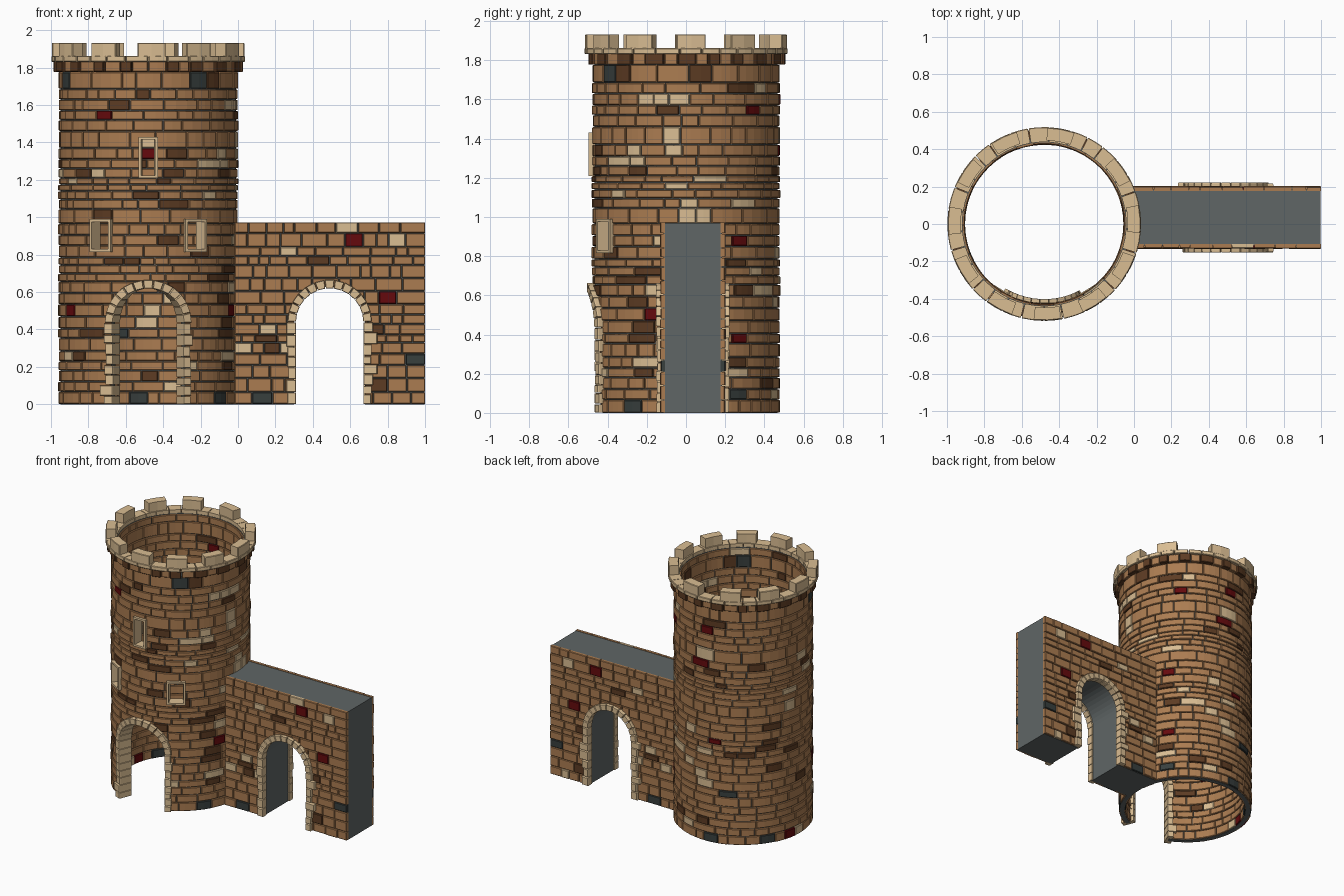
import bpy, bmesh, random
from math import pi, cos, sin, radians

random.seed(7)
cube = bpy.data.objects.get("Cube")
if cube:
    bpy.data.objects.remove(cube, do_unlink=True)

# Colours
COLOURS = {
    "brick_brown": (0.41, 0.203, 0.083), "dark_brown": (0.11, 0.045, 0.017),
    "cream_stone": (0.70, 0.51, 0.29), "deep_red": (0.13, 0.003, 0.004),
    "slate": (0.04, 0.05, 0.048), "mortar_grey": (0.115, 0.132, 0.132)}
BRICK, DARK, CREAM, RED, SLATE, MORTAR = range(6)
MATS = []
for name, rgb in COLOURS.items():
    m = bpy.data.materials.new(name)
    m.use_nodes = True
    m.diffuse_color = (*rgb, 1)
    m.node_tree.nodes["Principled BSDF"].inputs["Base Color"].default_value = (*rgb, 1)
    MATS.append(m)

CX, R = -0.48, 0.48            # tower centre and radius
GAP, BEV = 0.0022, 0.0035      # joint half width and stone chamfer
WIDTH = {RED: 0.095, SLATE: 0.11, CREAM: 0.09, DARK: 0.12}  # placed bricks

# Surface maps: u along the wall, v up, w outwards
def tower(u, v, w):
    a = u / R - pi / 2
    return (CX + (R + w) * cos(a), (R + w) * sin(a), v)

def wall_front(u, v, w):
    return (u, -0.115 - w, v)

def wall_back(u, v, w):
    return (u, 0.185 + w, v)

def skin(bm, rings, colour, closed=False):
    """Join equal rings of points into a solid, or into a closed loop."""
    vs = [[bm.verts.new(p) for p in ring] for ring in rings]
    n = len(vs[0])
    pairs = list(zip(vs, vs[1:])) + ([(vs[-1], vs[0])] if closed else [])
    faces = [bm.faces.new((a[i], a[(i + 1) % n], b[(i + 1) % n], b[i]))
             for a, b in pairs for i in range(n)]
    if not closed:
        faces += [bm.faces.new(vs[0]), bm.faces.new(vs[-1])]
    for f in faces:
        f.material_index = colour

def brick(bm, surf, u0, u1, v0, v1, w0, w1, colour, mids=0):
    """Chamfered stone that follows the surface."""
    u0, u1, v0, v1 = u0 + GAP, u1 - GAP, v0 + GAP, v1 - GAP
    b = BEV if w1 > w0 else -BEV
    us = [u0, u0 + BEV] + [u0 + (u1 - u0) * (k + 1) / (mids + 1) for k in range(mids)]
    rings = []
    for u in us + [u1 - BEV, u1]:
        top = w1 - b if u in (u0, u1) else w1
        prof = [(v0, w0), (v0, w1 - b), (v0 + BEV, top),
                (v1 - BEV, top), (v1, w1 - b), (v1, w0)]
        rings.append([surf(u, v, w) for v, w in prof])
    skin(bm, rings, colour)

def block(bm, surf, poly, w0, w1, colour, chamfer=0.9):
    """Polygon on the surface, pushed out, with a chamfered face."""
    cu, cv = (sum(c) / len(poly) for c in zip(*poly))
    rings = [[surf(u, v, w0) for u, v in poly]]
    if chamfer < 1:
        rings.append([surf(u, v, w1 - 0.007) for u, v in poly])
    rings.append([surf(cu + (u - cu) * chamfer, cv + (v - cv) * chamfer, w1) for u, v in poly])
    skin(bm, rings, colour)

def panel(bm, surf, u0, u1, v0, v1, w0, w1, colour):
    block(bm, surf, [(u0, v0), (u1, v0), (u1, v1), (u0, v1)], w0, w1, colour, 1)

def finish(bm, name, cutter=None):
    """Turn the mesh into an object and cut its openings."""
    bmesh.ops.recalc_face_normals(bm, faces=bm.faces[:])
    me = bpy.data.meshes.new(name)
    bm.to_mesh(me)
    bm.free()
    for m in MATS:
        me.materials.append(m)
    ob = bpy.data.objects.new(name, me)
    bpy.context.collection.objects.link(ob)
    if cutter:
        mod = ob.modifiers.new("opening", "BOOLEAN")
        mod.operation, mod.solver, mod.object = "DIFFERENCE", "EXACT", cutter
        deps = bpy.context.evaluated_depsgraph_get()
        cut_mesh = bpy.data.meshes.new_from_object(ob.evaluated_get(deps))
        ob.modifiers.clear()
        ob.data = cut_mesh
    return ob

def splits(start, total, lo, hi):
    """Random sizes that exactly fill a length, as (from, to) pairs."""
    sizes = [random.uniform(lo, hi)]
    while sum(sizes) < total - lo / 2:
        sizes.append(random.uniform(lo, hi))
    k, at, out = total / sum(sizes), start, []
    for s in sizes:
        out.append((at, at + s * k))
        at += s * k
    return out

def course(start, end, lo, hi, v0, v1, accents, weights):
    """One row of bricks: placed accents, with random bricks between them."""
    spots = sorted((u, c) for c, pts in accents.items() for u, v in pts if v0 <= v < v1)
    at, out = start, []
    for u, c in spots + [(end, None)]:
        a = u - WIDTH.get(c, 0) / 2
        if a - at > 0.02:
            out += [(p, q, random.choices(range(5), weights)[0])
                    for p, q in splits(at, a - at, lo, hi)]
            at = a
        if c is not None:
            out.append((at, min(end, u + WIDTH[c] / 2), c))
            at = out[-1][1]
    return out

def arch_outline(cu, half, spring, n=20):
    pts = [(cu + half * cos(pi * k / n), spring + half * sin(pi * k / n)) for k in range(n + 1)]
    return [(cu + half, -0.05)] + pts + [(cu - half, -0.05)]

def arch_stones(bm, surf, cu, r0, r1, spring, w0, w1, n=13):
    """Jamb stones on both sides and wedge stones round the head."""
    for side in (-1, 1):
        for v0, v1 in splits(0, spring, 0.045, 0.07):
            a, b = cu + side * r0, cu + side * (r1 + random.choice((-0.004, 0, 0.006, 0.03)))
            v0, v1 = v0 + 0.002, v1 - 0.002
            block(bm, surf, [(a, v0), (b, v0), (b, v1), (a, v1)],
                  w0, w1 - random.uniform(0, 0.008), CREAM)
    for k in range(n):
        t0, t1 = pi * (k + 0.04) / n, pi * (k + 0.96) / n
        block(bm, surf, [(cu + r * cos(t), spring + r * sin(t)) for r, t in
                         ((r0, t0), (r1, t0), (r1, t1), (r0, t1))], w0, w1, CREAM)

# Openings
WINDOWS = [(0, 0.05, 1.21, 1.43), (-0.262, 0.064, 0.815, 0.99), (0.262, 0.064, 0.815, 0.99)]
bm = bmesh.new()
block(bm, tower, arch_outline(0, 0.205, 0.435), -0.12, 0.09, MORTAR, 1)
for u, h, z0, z1 in WINDOWS:
    h -= 0.006
    panel(bm, tower, u - h, u + h, z0 + 0.006, z1 - 0.006, -0.12, 0.09, MORTAR)
tower_cutter = finish(bm, "tower_cutter")
bm = bmesh.new()
block(bm, wall_front, arch_outline(0.49, 0.19, 0.44), -0.5, 0.2, MORTAR, 1)
wall_cutter = finish(bm, "wall_cutter")

# Tower core
bm = bmesh.new()
skin(bm, [[tower(2 * pi * R * k / 72, v, w) for v, w in
           ((0, -0.012), (1.835, -0.012), (1.835, -0.044), (0, -0.044))]
          for k in range(72)], MORTAR, closed=True)
finish(bm, "tower_core", tower_cutter)

# Tower bricks show on both sides of the core; those near the openings get cut
T_COURSES = [0, .067, .122, .18, .23, .285, .355, .405, .47, .535, .595, .655, .7, .745, .785,
             .85, .905, .965, 1.045, 1.095, 1.14, 1.175, 1.21, 1.26, 1.31, 1.37, 1.46, 1.52,
             1.57, 1.63, 1.685, 1.778, 1.833]
T_ACCENTS = {
    RED: [(-.25, 1.55), (-.51, .5), (.58, .5), (1.14, 1.55), (1.05, .88), (1.05, .39),
          (-1.48, 1.61), (-1.42, .77), (-.86, .03)],
    SLATE: [(.29, 1.73), (.46, .03), (1.04, .1), (-1.45, .02), (-1.04, .03), (-.57, 1.73)],
    CREAM: [(-.29, 1.24), (-.49, 1.2), (-.53, .27), (.49, 1.28), (.54, 1.6), (1.2, 1.65),
            (.68, 1.43), (.69, 1.35), (.77, 1.08), (.76, 1), (.84, 1), (-.86, 1), (1.16, .72)],
    DARK: [(-.16, 1.6), (.16, 1.35), (.14, 1.24), (-.26, 1.02), (.11, .89), (.3, .8),
           (.49, .57), (.66, 1.55), (.83, 1.73), (1.03, .25), (1.03, .76), (-1.02, .75),
           (-1.12, 1.35), (-.99, .54), (-1.44, 1.3)]}
near, rest = bmesh.new(), bmesh.new()
for v0, v1 in zip(T_COURSES, T_COURSES[1:]):
    start = -pi * R - random.uniform(0.05, 0.1)
    weights = [93, 3, 2, 0, 2] if v0 == 0 else [91, 5, 3.5, 0.2, 0.3]
    for u0, u1, c in course(start, start + 2 * pi * R, 0.075, 0.2, v0, v1, T_ACCENTS, weights):
        bm = near if v0 < 1.45 and u1 > -0.36 and u0 < 0.36 else rest
        mids = 2 if u1 - u0 > 0.12 else 1
        brick(bm, tower, u0, u1, v0, v1, -0.036, -0.055 + random.uniform(-0.002, 0.004), c, mids)
        if v1 < 1.8:
            brick(bm, tower, u0, u1, v0, v1, -0.02, random.uniform(-0.004, 0.002), c, mids)
finish(near, "tower_front_bricks", tower_cutter)
finish(rest, "tower_bricks")

# Crown: corbels, ledge and unevenly spaced battlements
bm = bmesh.new()
for k, (u0, u1) in enumerate(splits(0, 2 * pi * R, 0.06, 0.1)):
    brick(bm, tower, u0, u1, 1.775, 1.838, -0.02, 0.027 if k % 2 else 0.016,
          DARK if k % 2 else BRICK, 1)
finish(bm, "corbels")
bm = bmesh.new()
for u0, u1 in splits(0, 2 * pi * R, 0.08, 0.12):
    brick(bm, tower, u0, u1, 1.829, 1.864, -0.042, 0.038, CREAM, 1)
finish(bm, "ledge")
bm = bmesh.new()
for angle in (3, 35, 80, 115, 146, 178, 210, 242, 272, 302, 332):
    u = R * (pi / 2 + radians(angle))
    brick(bm, tower, u - 0.072, u + 0.072, 1.852, 1.934, -0.033, 0.036, CREAM, 1)
finish(bm, "battlements")

# Tower doorway surround and window frames
bm = bmesh.new()
arch_stones(bm, tower, 0, 0.185, 0.23, 0.435, -0.078, 0.026)
finish(bm, "tower_arch_stones")
bm = bmesh.new()
t = 0.014
for u, h, z0, z1 in WINDOWS:
    for a, b, c, d in ((u - h, u - h + t, z0, z1), (u + h - t, u + h, z0, z1),
                       (u - h + t, u + h - t, z0, z0 + t), (u - h + t, u + h - t, z1 - t, z1)):
        panel(bm, tower, a, b, c, d, -0.06, 0.02, CREAM)
finish(bm, "window_frames")

# Side wall core
bm = bmesh.new()
panel(bm, wall_front, -0.045, 0.998, 0, 0.97, -0.3, 0, MORTAR)
finish(bm, "wall_core", wall_cutter)

# Side wall bricks and arch stones, the same on both faces
W_COURSES = [0, .065, .14, .21, .27, .33, .372, .43, .48, .535, .605, .675, .745, .793, .842,
             .915, .975]
W_ACCENTS = {RED: [(.62, .88), (.8, .57)], SLATE: [(.95, .24), (.13, .03)],
             CREAM: [(.85, .88), (.27, .82), (.16, .4), (.27, .29), (.03, .28)],
             DARK: [(.43, .77), (.15, .35), (.74, .1), (.72, .4)]}
for side, surf, start in (("front", wall_front, -0.02), ("back", wall_back, -0.045)):
    random.seed(21)
    bm = bmesh.new()
    for v0, v1 in zip(W_COURSES, W_COURSES[1:]):
        for u0, u1, c in course(start, 1.002, 0.06, 0.15, v0, v1, W_ACCENTS, [98, 1, 1, 0, 0]):
            brick(bm, surf, u0, u1, v0, v1, -0.008, 0.016 + random.uniform(-0.003, 0.002), c)
    finish(bm, "wall_bricks_" + side, wall_cutter)
    bm = bmesh.new()
    arch_stones(bm, surf, 0.49, 0.18, 0.225, 0.44, -0.015, 0.038)
    finish(bm, "wall_arch_stones_" + side)

for helper in (tower_cutter, wall_cutter):
    bpy.data.objects.remove(helper, do_unlink=True)
